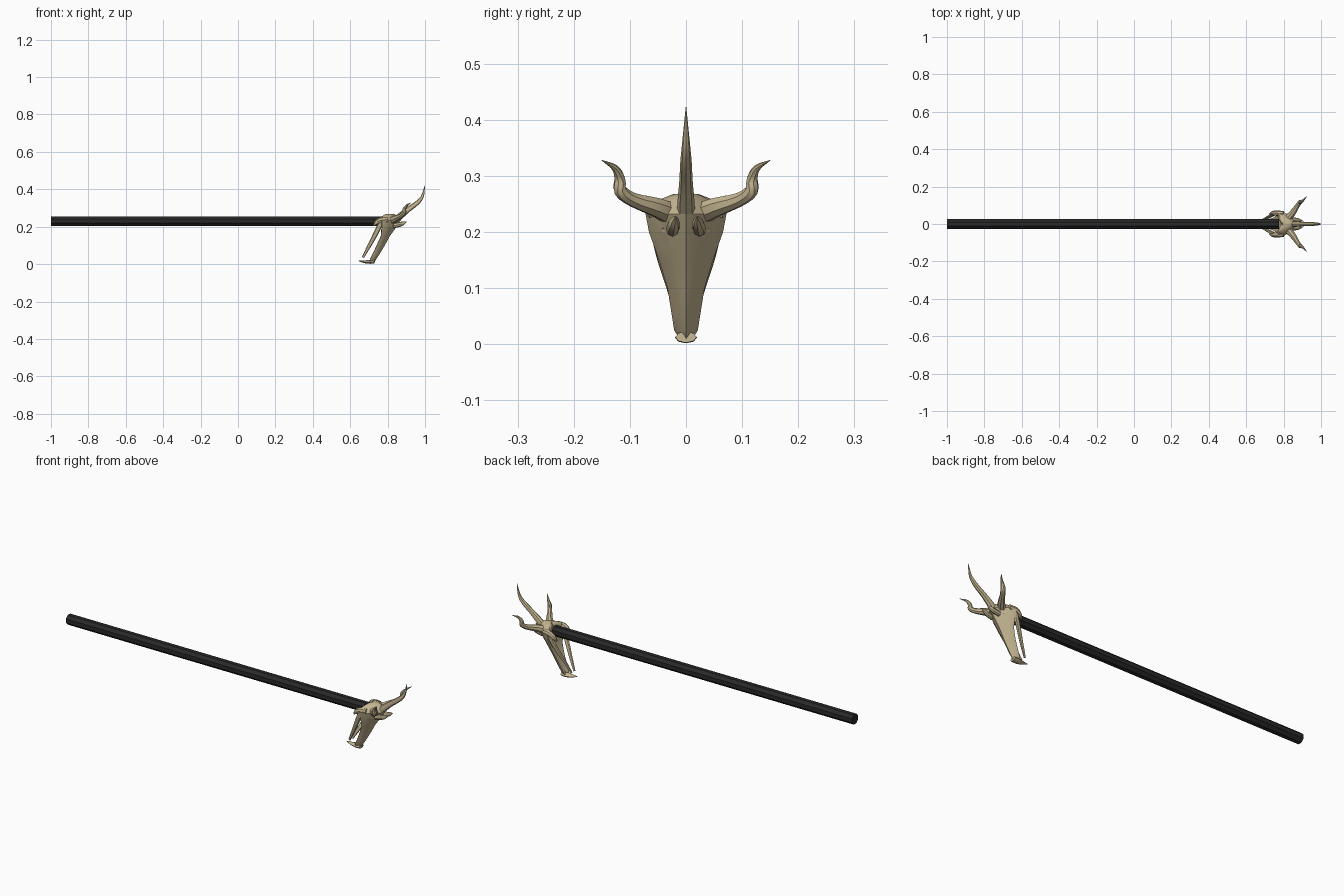
import bpy, bmesh, math
from mathutils import Vector

if "Cube" in bpy.data.objects:
    bpy.data.objects.remove(bpy.data.objects["Cube"])


def material(name, rgb):
    m = bpy.data.materials.new(name)
    m.diffuse_color = (*rgb, 1)
    m.use_nodes = True
    m.node_tree.nodes["Principled BSDF"].inputs["Base Color"].default_value = m.diffuse_color
    return m


BONE = material("bone", (0.56, 0.47, 0.29))
DARK = material("dark_shaft", (0.022, 0.022, 0.023))


def finish(bm, name, mat, angle=40):
    bmesh.ops.recalc_face_normals(bm, faces=bm.faces)
    me = bpy.data.meshes.new(name)
    bm.to_mesh(me)
    bm.free()
    ob = bpy.data.objects.new(name, me)
    bpy.context.collection.objects.link(ob)
    me.materials.append(mat)
    if angle:
        bpy.ops.object.select_all(action='DESELECT')
        ob.select_set(True)
        bpy.context.view_layer.objects.active = ob
        bpy.ops.object.shade_smooth_by_angle(angle=math.radians(angle))
    return ob


def loft(rings, name, mat, angle=40):
    bm = bmesh.new()
    vs = [[bm.verts.new(p) for p in r] for r in rings]
    n = len(rings[0])
    for a, b in zip(vs, vs[1:]):
        for i in range(n):
            j = (i + 1) % n
            bm.faces.new((a[i], a[j], b[j], b[i]))
    bm.faces.new(vs[0])
    bm.faces.new(vs[-1])
    return finish(bm, name, mat, angle)


def smooth_path(pts, steps=3):
    """Catmull-Rom through (x, y, z, radius) points."""
    p = [Vector(q) for q in pts]
    p = [2 * p[0] - p[1]] + p + [2 * p[-1] - p[-2]]
    out = []
    for a, b, c, d in zip(p, p[1:], p[2:], p[3:]):
        for k in range(steps):
            t = k / steps
            out.append(0.5 * (2 * b + (c - a) * t + (2 * a - 5 * b + 4 * c - d) * t * t
                              + (3 * b - a - 3 * c + d) * t ** 3))
    return out + [p[-2]]


def tube(pts, name, sides=8, flat=1.0, side=1):
    """Tapered tube; flat scales the section along the near-y direction."""
    path = smooth_path([(x, y * side, z, r) for x, y, z, r in pts])
    rings = []
    for i, q in enumerate(path):
        t = (path[min(i + 1, len(path) - 1)] - path[max(i - 1, 0)]).to_3d().normalized()
        ref = Vector((0, 1, 0)) if flat != 1 or abs(t.y) < 0.5 else Vector((1, 0, 0))
        ref = Vector((0.6, side, -0.5)) if flat == 1 and abs(pts[-1][1]) > 0.1 else ref
        if flat == 1 and abs(pts[-1][1]) > 0.1:
            ref = Vector((0.75, -0.5 * side, -0.5))
        u = (ref - t * ref.dot(t)).normalized()
        v = t.cross(u)
        r = max(q[3], 0.0006)
        rings.append([q.to_3d() + u * r * flat * math.cos(a) + v * r * math.sin(a)
                      for a in (2 * math.pi * k / sides for k in range(sides))])
    return loft(rings, name, BONE)


# Octagonal shaft
R = 0.0275
loft([[(x, R * math.cos(a), 0.23 + R * math.sin(a))
       for a in (math.pi * (k + 0.5) / 4 for k in range(8))] for x in (-1.0, 0.775)],
     "shaft", DARK, 0)

# Skull: horizontal sections (z, back x, front x, half width)
SECTIONS = [(0.268, 0.785, 0.835, 0.022), (0.256, 0.765, 0.855, 0.053),
            (0.232, 0.76, 0.868, 0.072), (0.20, 0.762, 0.848, 0.066),
            (0.15, 0.76, 0.812, 0.048), (0.10, 0.738, 0.785, 0.033),
            (0.05, 0.715, 0.755, 0.025), (0.025, 0.703, 0.738, 0.021),
            (0.01, 0.70, 0.73, 0.012), (0.003, 0.70, 0.722, 0.004)]
HALF = [(0.7, 0.06), (1.0, 0.08), (0.85, 0.42), (0.45, 0.8)]
OUTLINE = [(0, 0.25)] + HALF + [(0, 1)] + [(-a, b) for a, b in reversed(HALF)]
skull = loft([[(xb + (xf - xb) * b, w * a, z) for a, b in OUTLINE]
              for z, xb, xf, w in SECTIONS], "skull", BONE)

# Eye sockets cut into the skull
for s in (1, -1):
    bm = bmesh.new()
    bmesh.ops.create_icosphere(bm, subdivisions=2, radius=1)
    for v in bm.verts:
        v.co = Vector((0.833 + v.co.x * 0.019, s * 0.046 + v.co.y * 0.012,
                       0.199 + v.co.z * 0.014))
    cutter = finish(bm, "socket_cutter", BONE, 0)
    cutter.hide_render = True
    cutter.hide_viewport = True
    mod = skull.modifiers.new("socket", 'BOOLEAN')
    mod.operation = 'DIFFERENCE'
    mod.object = cutter

# Hooked snout tip pointing backwards
tube([(0.73, 0, 0.013, 0.010), (0.70, 0, 0.012, 0.010),
      (0.67, 0, 0.013, 0.006), (0.643, 0, 0.018, 0.001)], "snout_hook", 8, 1.9)

# Central horn
tube([(0.82, 0, 0.21, 0.020), (0.862, 0, 0.252, 0.018), (0.91, 0, 0.292, 0.014),
      (0.955, 0, 0.325, 0.012), (0.985, 0, 0.36, 0.008), (1.0, 0, 0.423, 0.0006)],
     "central_horn", 8, 0.85)

# Mirrored horns, brows, cheek knobs and jaw bars
for s, tag in ((1, "left"), (-1, "right")):
    tube([(0.81, 0.02, 0.23, 0.021), (0.845, 0.055, 0.245, 0.018),
          (0.872, 0.095, 0.258, 0.013), (0.888, 0.117, 0.274, 0.012),
          (0.89, 0.118, 0.295, 0.010), (0.905, 0.127, 0.315, 0.006),
          (0.925, 0.15, 0.328, 0.0006)], tag + "_horn", 8, 1.0, s)
    tube([(0.83, 0.024, 0.205, 0.013), (0.865, 0.022, 0.212, 0.013),
          (0.885, 0.02, 0.22, 0.009), (0.902, 0.019, 0.228, 0.001)],
         tag + "_brow", 8, 0.9, s)
    tube([(0.80, 0.055, 0.238, 0.015), (0.765, 0.058, 0.235, 0.016),
          (0.74, 0.058, 0.222, 0.012), (0.725, 0.054, 0.205, 0.003)],
         tag + "_cheek_knob", 8, 0.9, s)
    tube([(0.768, 0.06, 0.228, 0.014), (0.735, 0.046, 0.16, 0.013),
          (0.70, 0.027, 0.095, 0.010), (0.668, 0.012, 0.036, 0.006)],
         tag + "_jaw_bar", 8, 0.6, s)
